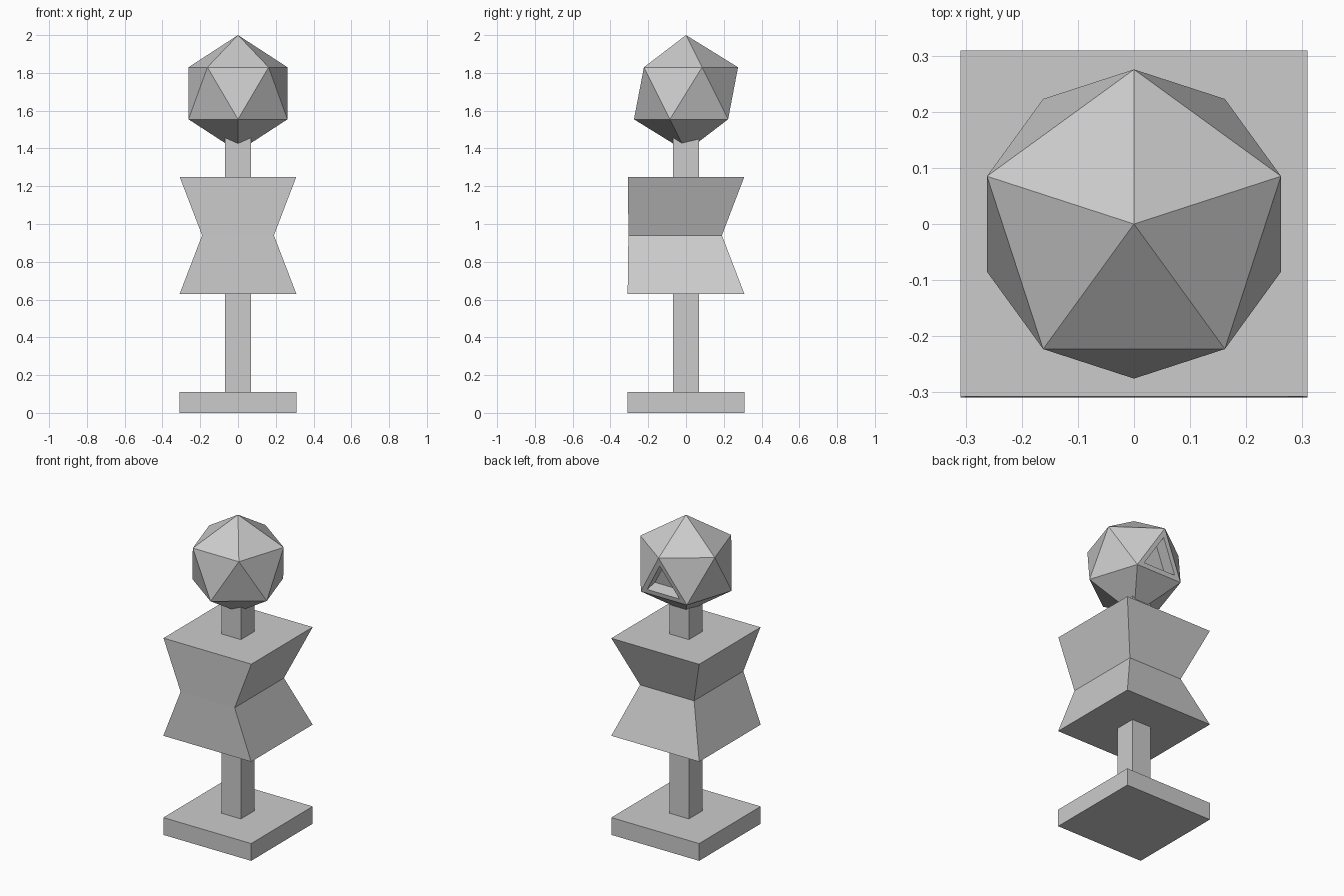
import bpy
import bmesh
from math import sin, cos, pi, sqrt
from mathutils import Vector

if "Cube" in bpy.data.objects:
    bpy.data.objects.remove(bpy.data.objects["Cube"])


def finish(bm, name):
    bmesh.ops.recalc_face_normals(bm, faces=bm.faces[:])
    mesh = bpy.data.meshes.new(name)
    bm.to_mesh(mesh)
    bm.free()
    obj = bpy.data.objects.new(name, mesh)
    bpy.context.collection.objects.link(obj)
    return obj


def loft(name, sections):
    """Capped stack of rectangles: (half width, front y, back y, z)."""
    bm = bmesh.new()
    rings = [[bm.verts.new(p) for p in ((-w, f, z), (w, f, z), (w, b, z), (-w, b, z))]
             for w, f, b, z in sections]
    for lo, hi in zip(rings, rings[1:]):
        for i in range(4):
            j = (i + 1) % 4
            bm.faces.new((lo[i], lo[j], hi[j], hi[i]))
    bm.faces.new(rings[0][::-1])
    bm.faces.new(rings[-1])
    return finish(bm, name)


def box(name, half, z0, z1):
    return loft(name, [(half, -half, half, z0), (half, -half, half, z1)])


# Base plate and square posts
box("base", 0.309, 0, 0.11)
box("lower_post", 0.068, 0.11, 0.63)
box("neck_post", 0.068, 1.25, 1.455)

# Waisted body with a flat front
loft("body", [(0.309, -0.309, 0.309, 0.63),
              (0.19, -0.305, 0.19, 0.94),
              (0.309, -0.307, 0.309, 1.25)])

# Icosahedral head
R = 0.308
CZ = 2 - R
bm = bmesh.new()


def ring(z, start):
    r = 2 * R / sqrt(5)
    return [bm.verts.new((r * cos(start + i * 2 * pi / 5),
                          r * sin(start + i * 2 * pi / 5), z)) for i in range(5)]


top = bm.verts.new((0, 0, CZ + R))
bottom = bm.verts.new((0, 0, CZ - R))
upper = ring(CZ + R / sqrt(5), pi / 2)
lower = ring(CZ - R / sqrt(5), pi / 2 + pi / 5)
for i in range(5):
    j = (i + 1) % 5
    bm.faces.new((top, upper[i], upper[j]))
    bm.faces.new((upper[i], lower[i], upper[j]))
    bm.faces.new((lower[i], lower[j], upper[j]))
    bm.faces.new((bottom, lower[j], lower[i]))

# Triangular recess in the back face of the head
bmesh.ops.recalc_face_normals(bm, faces=bm.faces[:])
back = max(bm.faces, key=lambda f: f.calc_center_median().y)
normal = back.normal.copy()
centre = back.calc_center_median()
outer = list(back.verts)
bm.faces.remove(back)
rim = [bm.verts.new(centre.lerp(v.co, 0.7)) for v in outer]
floor = [bm.verts.new(v.co - normal * 0.08) for v in rim]
for a, b in ((outer, rim), (rim, floor)):
    for i in range(3):
        j = (i + 1) % 3
        bm.faces.new((a[i], a[j], b[j], b[i]))
bm.faces.new(floor)
finish(bm, "head")
